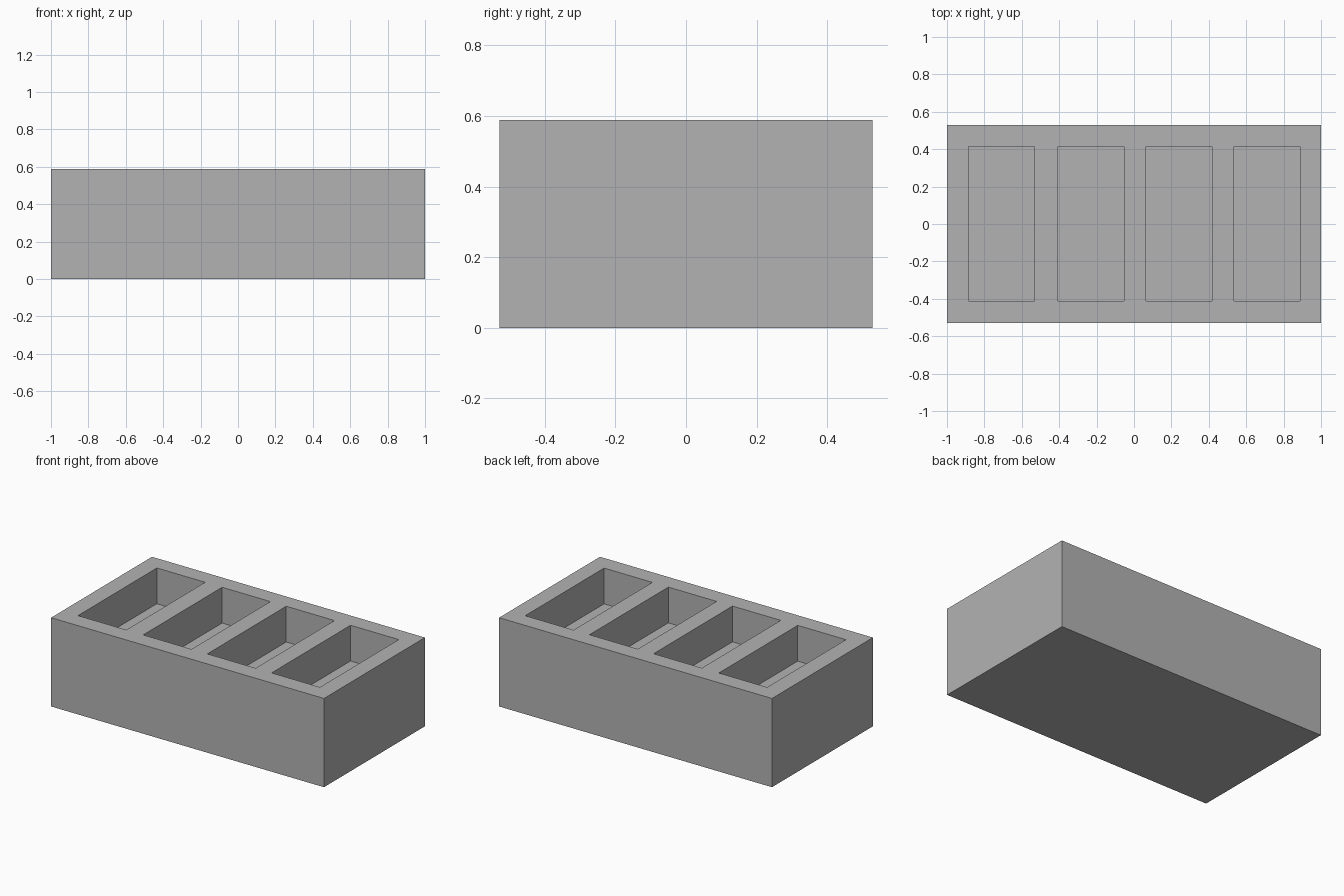
import bpy
import bmesh

cube = bpy.data.objects.get("Cube")
if cube:
    bpy.data.objects.remove(cube, do_unlink=True)

LENGTH, WIDTH, HEIGHT = 2.0, 1.056, 0.588
POCKET_W, POCKET_DEPTH = 0.354, 0.237
POCKET_STARTS = (-0.885, -0.407, 0.063, 0.534)
POCKET_Y = (-0.411, 0.415)

# Single grey material
grey = bpy.data.materials.new("plain grey")
grey.use_nodes = True
colour = (0.45, 0.45, 0.45, 1)
grey.diffuse_color = colour
grey.node_tree.nodes["Principled BSDF"].inputs["Base Color"].default_value = colour

# Ground plan: a grid of cells whose lines follow the pocket rims
xs = [-LENGTH / 2]
for start in POCKET_STARTS:
    xs += [start, start + POCKET_W]
xs.append(LENGTH / 2)
ys = [-WIDTH / 2, *POCKET_Y, WIDTH / 2]

bm = bmesh.new()
grid = [[bm.verts.new((x, y, 0)) for y in ys] for x in xs]
for i in range(len(xs) - 1):
    for j in range(len(ys) - 1):
        bm.faces.new((grid[i][j], grid[i + 1][j], grid[i + 1][j + 1], grid[i][j + 1]))

# Raise the plan into a solid block, keeping the underside
raised = bmesh.ops.extrude_face_region(bm, geom=bm.faces[:], use_keep_orig=True)["geom"]
top_verts = [g for g in raised if isinstance(g, bmesh.types.BMVert)]
top_faces = [g for g in raised if isinstance(g, bmesh.types.BMFace)]
bmesh.ops.translate(bm, verts=top_verts, vec=(0, 0, HEIGHT))

# Sink the four pockets
pockets = [f for f in top_faces
           if POCKET_Y[0] < f.calc_center_median().y < POCKET_Y[1]
           and any(s < f.calc_center_median().x < s + POCKET_W for s in POCKET_STARTS)]
floors = bmesh.ops.extrude_discrete_faces(bm, faces=pockets)["faces"]
for floor in floors:
    bmesh.ops.translate(bm, verts=floor.verts[:], vec=(0, 0, -POCKET_DEPTH))

# Merge the flat cells and finish the mesh
bmesh.ops.recalc_face_normals(bm, faces=bm.faces[:])
mesh = bpy.data.meshes.new("pocketed_block")
bm.to_mesh(mesh)
bm.free()
mesh.materials.append(grey)
block = bpy.data.objects.new("pocketed_block", mesh)
bpy.context.collection.objects.link(block)
